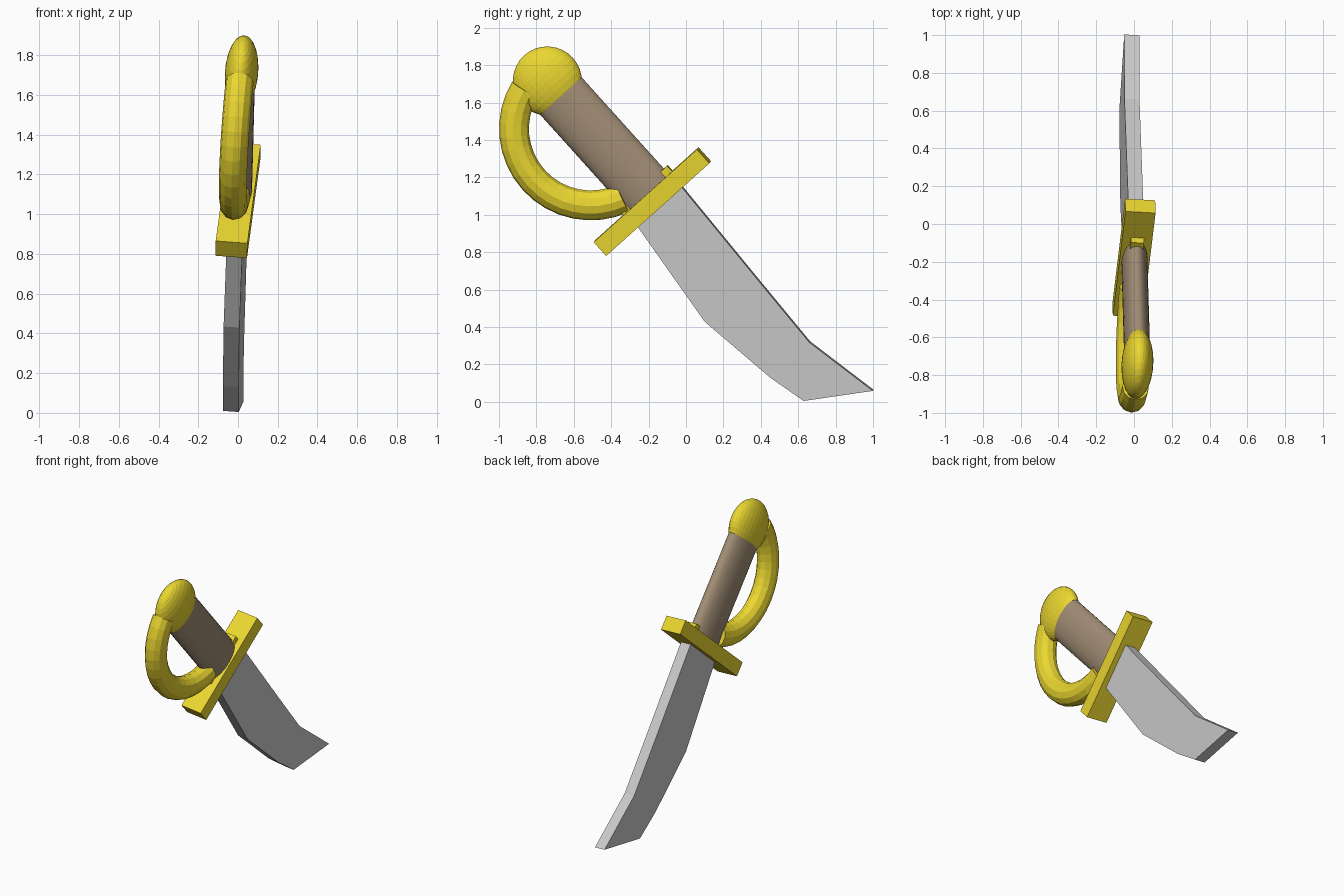
import bpy, bmesh, math
from mathutils import Matrix, Vector

if "Cube" in bpy.data.objects:
    bpy.data.objects.remove(bpy.data.objects["Cube"])

# Sword frame: local x = thickness, y = across the blade, z = toward the pommel
w = Vector((1, -0.054, -0.075)).normalized()
v = Vector((0.09, 0.744, 0.668))
v = (v - w * v.dot(w)).normalized()
FRAME = Matrix.Translation((0, -0.18, 1.07)) @ Matrix((w, v, w.cross(v))).transposed().to_4x4()
AXIS_Y = 0.015   # grip axis offset
FLAT = 0.45      # sideways squash of grip and pommel


def material(name, rgb):
    m = bpy.data.materials.new(name)
    m.diffuse_color = (*rgb, 1)
    return m


gold = material("gold", (0.83, 0.68, 0.03))
brown = material("brown", (0.11, 0.065, 0.03))
brown.diffuse_color = (0.36, 0.27, 0.18, 1)


def finish(name, bm, mat=None, smooth=False):
    bmesh.ops.recalc_face_normals(bm, faces=bm.faces)
    me = bpy.data.meshes.new(name)
    bm.to_mesh(me)
    bm.free()
    if mat:
        me.materials.append(mat)
    ob = bpy.data.objects.new(name, me)
    ob.matrix_world = FRAME
    bpy.context.collection.objects.link(ob)
    if smooth:
        bpy.context.view_layer.objects.active = ob
        bpy.ops.object.select_all(action='DESELECT')
        ob.select_set(True)
        bpy.ops.object.shade_smooth_by_angle(angle=math.radians(30))
    return ob


def box(name, loc, size, mat):
    bm = bmesh.new()
    bmesh.ops.create_cube(bm, size=1, matrix=Matrix.Translation(loc) @ Matrix.Diagonal((*size, 1)))
    finish(name, bm, mat)


# Cross guard and the narrow collar strip above it
box("cross_guard", (0, 0, 0), (0.16, 0.745, 0.10), gold)
box("collar", (0, AXIS_Y, 0.065), (0.07, 0.35, 0.05), gold)

# Oval grip
bm = bmesh.new()
bmesh.ops.create_cone(bm, cap_ends=True, segments=32, radius1=0.15, radius2=0.15, depth=0.78,
                      matrix=Matrix.Translation((0, AXIS_Y, 0.43)) @ Matrix.Diagonal((FLAT, 1, 1, 1)))
finish("grip", bm, brown, True)

# Flattened ball pommel
bm = bmesh.new()
bmesh.ops.create_uvsphere(bm, u_segments=32, v_segments=16, radius=0.185,
                          matrix=Matrix.Translation((0, AXIS_Y, 0.855)) @ Matrix.Diagonal((FLAT, 1, 1, 1)))
finish("pommel", bm, gold)

# Curved hand guard: a tube section swept from pommel to cross guard
R, a0 = 0.41, math.radians(17)
bm = bmesh.new()
centre = Vector((0, AXIS_Y, 0.51))
section = (Matrix.Translation(centre) @ Matrix.Rotation(a0, 4, 'X') @ Matrix.Translation((0, 0, R))
           @ Matrix.Rotation(math.pi / 2, 4, 'X') @ Matrix.Diagonal((0.88, 1, 1, 1)))
bmesh.ops.create_circle(bm, cap_ends=True, segments=12, radius=0.08, matrix=section)
bmesh.ops.spin(bm, geom=bm.faces[:], cent=centre, axis=(1, 0, 0),
               angle=math.pi - 2 * a0, steps=16)
finish("hand_guard", bm, gold)

# Blade: flat slab from an outline of (distance from guard, across)
outline = [(0.0, 0.175), (0.68, 0.143), (1.12, 0.124), (1.54, 0.203),
           (1.333, -0.109), (1.12, -0.159), (0.663, -0.219), (0.0, -0.14)]
bm = bmesh.new()
face = bm.faces.new([bm.verts.new((-0.04, t, -s)) for s, t in outline])
ext = bmesh.ops.extrude_face_region(bm, geom=[face], use_keep_orig=True)
bmesh.ops.translate(bm, vec=(0.08, 0, 0),
                    verts=[g for g in ext["geom"] if isinstance(g, bmesh.types.BMVert)])
finish("blade", bm)

for m in bpy.data.materials:
    if m.users and not m.is_grease_pencil:
        m.use_nodes = True
        m.node_tree.nodes["Principled BSDF"].inputs["Base Color"].default_value = m.diffuse_color
